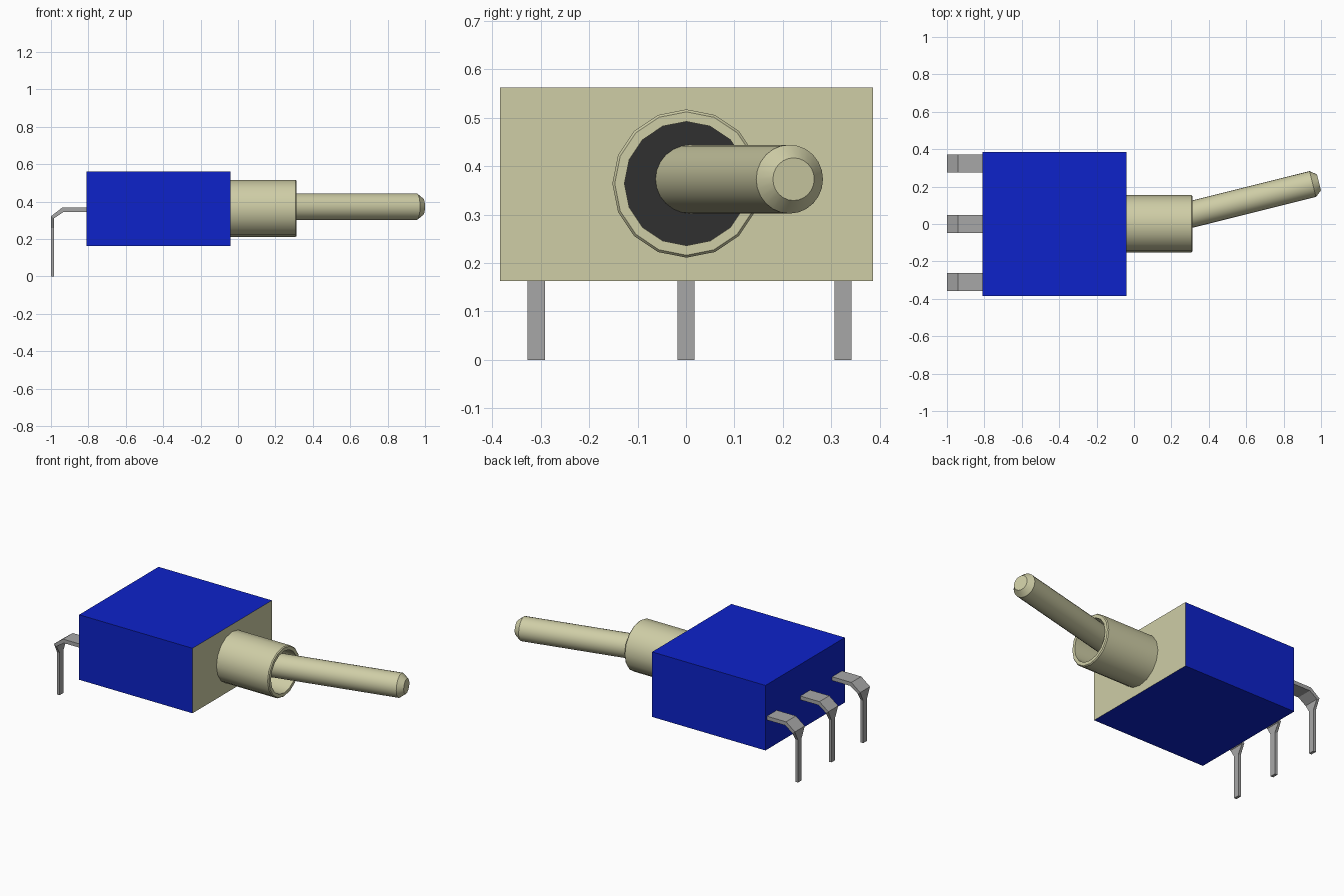
import bpy, bmesh, math
from mathutils import Matrix, Vector

cube = bpy.data.objects.get("Cube")
if cube:
    bpy.data.objects.remove(cube, do_unlink=True)


def make_material(name, rgb):
    m = bpy.data.materials.new(name)
    m.use_nodes = True
    m.diffuse_color = (*rgb, 1)
    bsdf = next(n for n in m.node_tree.nodes if n.type == "BSDF_PRINCIPLED")
    bsdf.inputs["Base Color"].default_value = (*rgb, 1)
    return m


blue = make_material("blue plastic", (0.004, 0.016, 0.59))
beige = make_material("beige metal", (0.62, 0.61, 0.38))
grey = make_material("grey pin metal", (0.39, 0.39, 0.39))
dark = make_material("dark socket", (0.03, 0.03, 0.03))


def finish(bm, name, mats, smooth=False):
    """Turn a bmesh into a named, coloured object."""
    bmesh.ops.recalc_face_normals(bm, faces=bm.faces)
    mesh = bpy.data.meshes.new(name)
    bm.to_mesh(mesh)
    bm.free()
    for m in mats:
        mesh.materials.append(m)
    obj = bpy.data.objects.new(name, mesh)
    bpy.context.collection.objects.link(obj)
    if smooth:
        bpy.ops.object.select_all(action="DESELECT")
        obj.select_set(True)
        bpy.context.view_layer.objects.active = obj
        bpy.ops.object.shade_smooth_by_angle(angle=math.radians(30))
    return obj


def skin(bm, rings):
    """Bridge equal-length vertex rings and cap both ends; returns the last cap."""
    rings = [[bm.verts.new(p) for p in ring] for ring in rings]
    n = len(rings[0])
    for a, b in zip(rings, rings[1:]):
        for i in range(n):
            j = (i + 1) % n
            bm.faces.new((a[i], a[j], b[j], b[i]))
    bm.faces.new(rings[0])
    return bm.faces.new(rings[-1])


def lathe_rings(profile, sides, matrix):
    """Rings around the local x axis from (position, radius) pairs."""
    angles = [2 * math.pi * i / sides for i in range(sides)]
    return [[matrix @ Vector((x, r * math.sin(a), r * math.cos(a))) for a in angles]
            for x, r in profile]


# Switch body: blue block with a beige mounting face towards +x
bm = bmesh.new()
bmesh.ops.create_cube(bm, size=1, matrix=Matrix.Translation((-0.425, 0.001, 0.3625))
                      @ Matrix.Diagonal((0.77, 0.77, 0.399, 1)))
bm.normal_update()
for f in bm.faces:
    f.material_index = 1 if f.normal.x > 0.5 else 0
finish(bm, "switch_body", [blue, beige])

# Hollow collar with a dark floor inside
bm = bmesh.new()
collar = [(-0.04, 0.153), (0.307, 0.153), (0.313, 0.148), (0.313, 0.128), (0.14, 0.128)]
floor = skin(bm, lathe_rings(collar, 16, Matrix.Translation((0, 0.001, 0.364))))
floor.material_index = 1
finish(bm, "collar", [beige, dark], smooth=True)

# Tilted lever with a chamfered tip, measured back from the tip
bm = bmesh.new()
tilt = Matrix.Translation((0.989, 0.222, 0.373)) @ Matrix.Rotation(math.radians(14), 4, "Z")
skin(bm, lathe_rings([(-0.91, 0.071), (-0.034, 0.071), (0, 0.044)], 24, tilt))
finish(bm, "lever", [beige], smooth=True)

# Bent pins: (outer x, outer z, inner x, inner z, half width) along the strip
pin_path = [
    (-0.80, 0.368, -0.80, 0.345, 0.048),
    (-0.94, 0.368, -0.932, 0.345, 0.048),
    (-1.00, 0.322, -0.983, 0.311, 0.048),
    (-1.00, 0.26, -0.983, 0.26, 0.018),
    (-1.00, 0.0, -0.983, 0.0, 0.018),
]
for side, y in (("right", -0.309), ("middle", 0.0), ("left", 0.324)):
    bm = bmesh.new()
    skin(bm, [[(ox, y - w, oz), (ox, y + w, oz), (ix, y + w, iz), (ix, y - w, iz)]
              for ox, oz, ix, iz, w in pin_path])
    finish(bm, side + "_pin", [grey])
